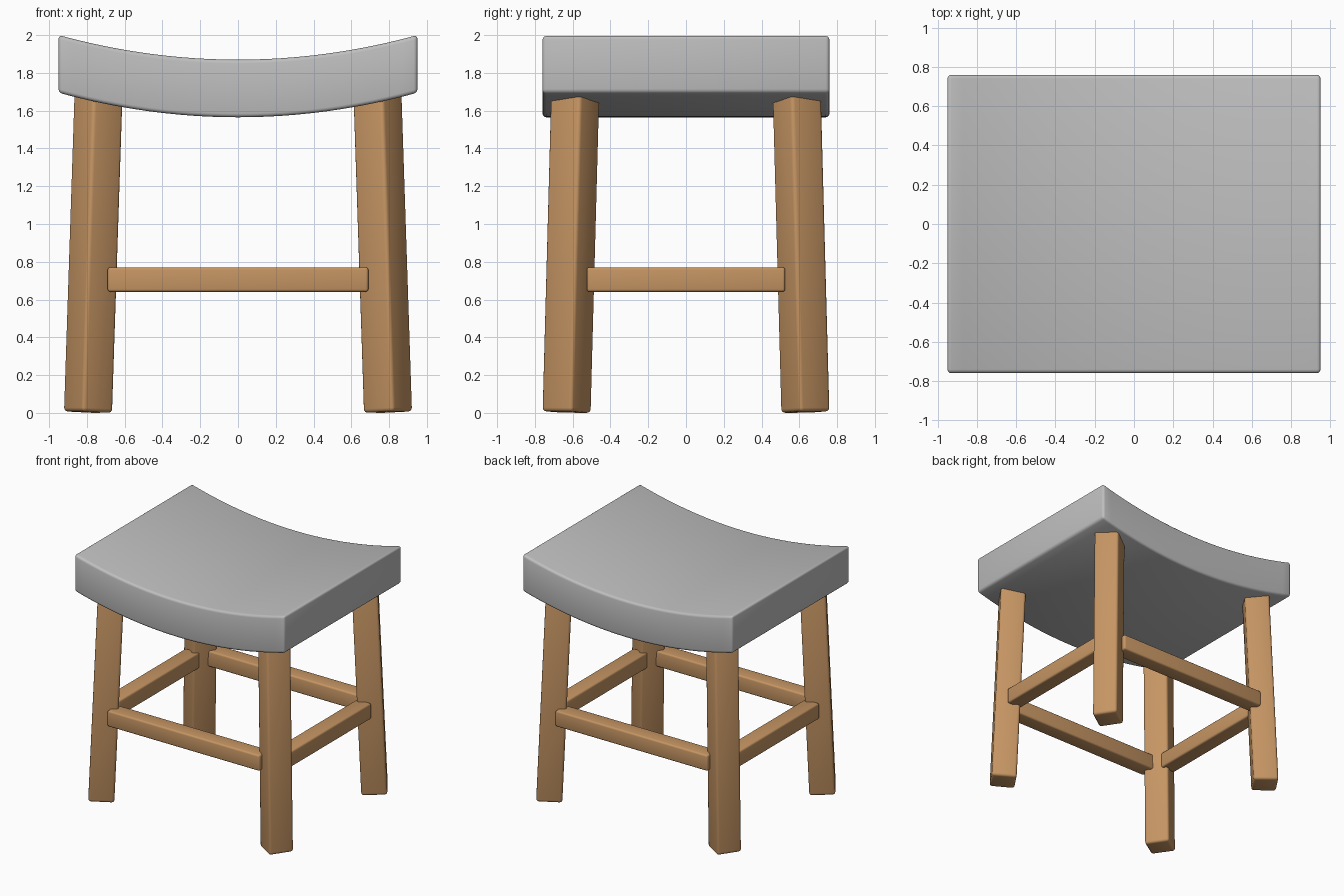
import bpy
import bmesh
from math import radians
from mathutils import Matrix, Vector

default = bpy.data.objects.get("Cube")
if default:
    bpy.data.objects.remove(default, do_unlink=True)


def make_material(name, rgb):
    mat = bpy.data.materials.new(name)
    mat.use_nodes = True
    color = (*rgb, 1.0)
    mat.diffuse_color = color
    mat.node_tree.nodes["Principled BSDF"].inputs["Base Color"].default_value = color
    return mat


GREY = make_material("seat grey", (0.52, 0.52, 0.52))
WOOD = make_material("warm wood", (0.56, 0.30, 0.125))


def finish(name, bm, mat, bevel, matrix=Matrix()):
    """Round the hard edges, place the part and shade it smoothly."""
    bmesh.ops.recalc_face_normals(bm, faces=bm.faces)
    hard = [e for e in bm.edges if e.calc_face_angle(0) > radians(40)]
    bmesh.ops.bevel(bm, geom=hard, offset=bevel, segments=3, profile=0.5,
                    affect='EDGES', clamp_overlap=True)
    mesh = bpy.data.meshes.new(name)
    bm.to_mesh(mesh)
    bm.free()
    mesh.materials.append(mat)
    obj = bpy.data.objects.new(name, mesh)
    obj.matrix_world = matrix
    bpy.context.collection.objects.link(obj)
    bpy.ops.object.select_all(action='DESELECT')
    obj.select_set(True)
    bpy.context.view_layer.objects.active = obj
    bpy.ops.object.shade_smooth_by_angle(angle=radians(40))
    return obj


def box(name, size, center, mat, bevel, matrix=Matrix()):
    bm = bmesh.new()
    bmesh.ops.create_cube(bm, size=1)
    bmesh.ops.scale(bm, vec=size, verts=bm.verts)
    bmesh.ops.translate(bm, vec=center, verts=bm.verts)
    return finish(name, bm, mat, bevel, matrix)


# Saddle seat: a curved slab profile extruded front to back
HALF_X, HALF_Y, SAG, STEPS = 0.95, 0.76, 0.13, 24
xs = [HALF_X * (2 * i / STEPS - 1) for i in range(STEPS + 1)]
bm = bmesh.new()
rows = []
for y, base in ((-HALF_Y, 1.565), (-HALF_Y, 1.87), (HALF_Y, 1.87), (HALF_Y, 1.565)):
    rows.append([bm.verts.new((x, y, base + SAG * (x / HALF_X) ** 2)) for x in xs])
for k in range(4):
    a, b = rows[k], rows[(k + 1) % 4]
    for i in range(STEPS):
        bm.faces.new((a[i], a[i + 1], b[i + 1], b[i]))
for end in (0, -1):
    bm.faces.new([row[end] for row in rows])
finish("seat", bm, GREY, 0.02)

# Splayed legs, each turned about its own axis and mirrored to four corners
for sx, side in ((1, "left"), (-1, "right")):
    for sy, face in ((-1, "front"), (1, "back")):
        axis = Vector((-sx * 0.033, -sy * 0.027, 1))
        tilt = Vector((0, 0, 1)).rotation_difference(axis).to_matrix().to_4x4()
        turn = Matrix.Rotation(sx * sy * radians(34), 4, 'Z')
        foot = Matrix.Translation((sx * 0.794, sy * 0.632, 0.004))
        box(f"{face}_{side}_leg", (0.194, 0.194, 1.75), (0, 0, 0.875),
            WOOD, 0.02, foot @ tilt @ turn)

# Stretchers: square rails joining neighbouring legs
for s, face, side in ((-1, "front", "right"), (1, "back", "left")):
    box(f"{face}_stretcher", (1.38, 0.13, 0.13), (0, s * 0.645, 0.706), WOOD, 0.014)
    box(f"{side}_stretcher", (0.13, 1.05, 0.13), (s * 0.777, 0, 0.706), WOOD, 0.014)
